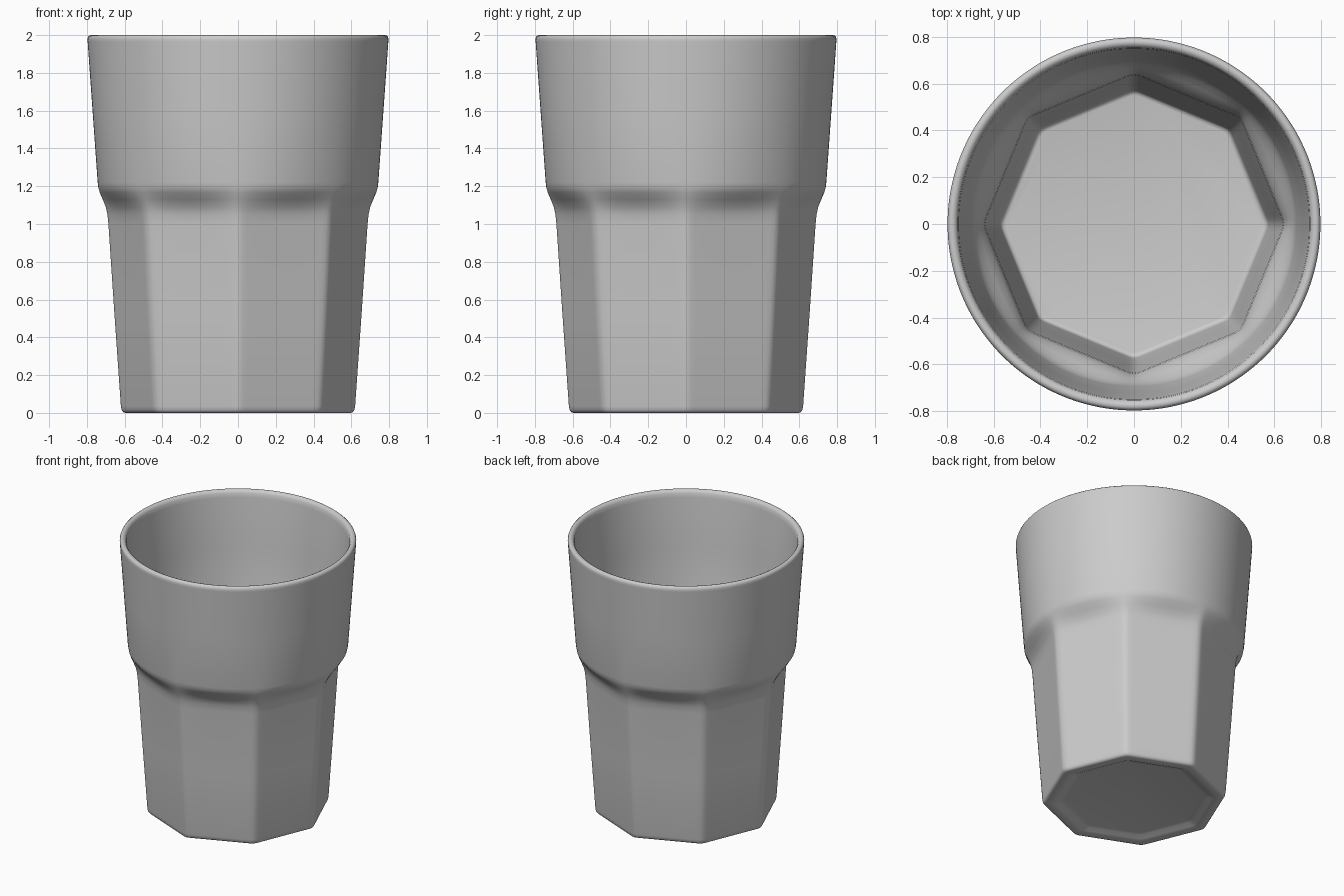
import bpy, bmesh, math

if "Cube" in bpy.data.objects:
    bpy.data.objects.remove(bpy.data.objects["Cube"])

SEG = 192   # points around each ring
P = 100     # sharpness of the octagon corners


def octagon_factor(t):
    """Radius of a softly rounded octagon whose corners lie at 0, 45, 90... degrees (1 at a corner)."""
    def raw(a):
        s = 0.0
        for k in range(8):
            c = math.cos(a - math.radians(22.5 + 45 * k))
            if c > 0:
                s += c ** P
        return s ** (-1 / P)
    return raw(t) / raw(0)


FACTOR = [octagon_factor(2 * math.pi * i / SEG) for i in range(SEG)]

# Profile: corner radius, height, blend (0 = round, 1 = octagon)
profile = [
    # recessed underside and foot
    (0.47, 0.025, 1), (0.50, 0.02, 1), (0.53, 0.006, 1), (0.555, 0.0, 1),
    (0.595, 0.0, 1), (0.608, 0.004, 1), (0.616, 0.015, 1), (0.62, 0.035, 1),
    # faceted outer wall
    (0.654, 0.52, 1), (0.686, 1.0, 1),
    # outer shoulder
    (0.691, 1.05, 0.97), (0.70, 1.09, 0.84), (0.716, 1.13, 0.5),
    (0.731, 1.165, 0.2), (0.739, 1.19, 0.05), (0.743, 1.22, 0),
    # round upper wall and rim
    (0.77, 1.6, 0), (0.796, 1.965, 0), (0.797, 1.98, 0), (0.793, 1.992, 0),
    (0.785, 1.999, 0), (0.774, 2.0, 0), (0.762, 1.995, 0), (0.753, 1.98, 0),
    (0.749, 1.95, 0),
    # round inner wall
    (0.722, 1.6, 0), (0.693, 1.21, 0),
    # inner shoulder
    (0.688, 1.18, 0.05), (0.679, 1.15, 0.2), (0.664, 1.115, 0.5),
    (0.65, 1.08, 0.84), (0.641, 1.04, 0.97), (0.637, 1.0, 1),
    # faceted inner wall and floor
    (0.604, 0.52, 1), (0.575, 0.11, 1), (0.571, 0.085, 1), (0.563, 0.073, 1), (0.55, 0.07, 1),
]

bm = bmesh.new()
rings = []
for r, z, b in profile:
    ring = []
    for i in range(SEG):
        t = 2 * math.pi * i / SEG
        rad = r * ((1 - b) + b * FACTOR[i])
        ring.append(bm.verts.new((rad * math.cos(t), rad * math.sin(t), z)))
    rings.append(ring)

for lo, hi in zip(rings, rings[1:]):
    for i in range(SEG):
        j = (i + 1) % SEG
        bm.faces.new((lo[i], lo[j], hi[j], hi[i]))
# underside and inner floor
bm.faces.new(list(reversed(rings[0])))
bm.faces.new(rings[-1])
bmesh.ops.recalc_face_normals(bm, faces=bm.faces)

mesh = bpy.data.meshes.new("drinking_glass")
bm.to_mesh(mesh)
bm.free()
glass = bpy.data.objects.new("drinking_glass", mesh)
bpy.context.collection.objects.link(glass)
bpy.context.view_layer.objects.active = glass
glass.select_set(True)
bpy.ops.object.shade_smooth_by_angle(angle=math.radians(50))
